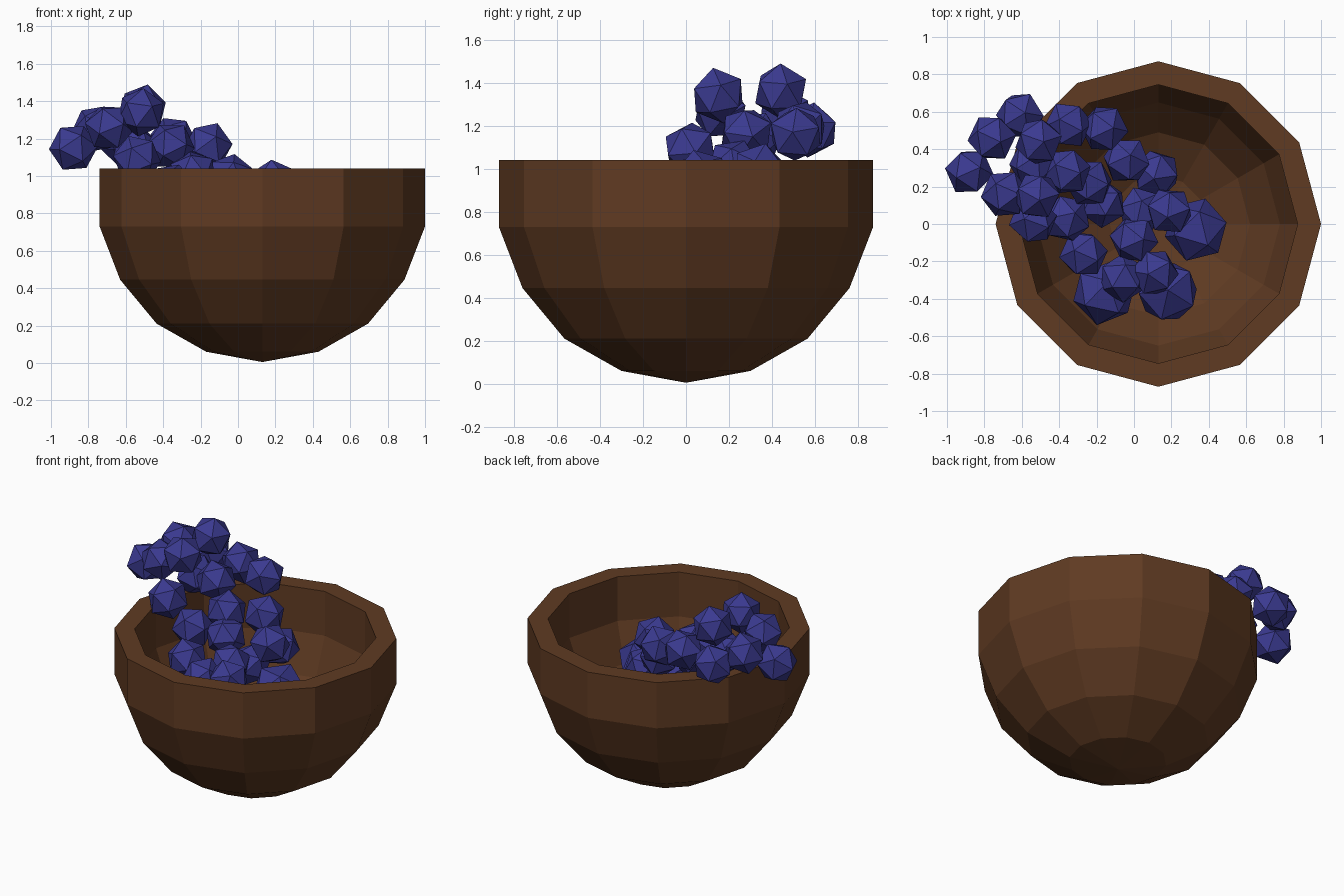
import bpy, bmesh, math, random
from mathutils import Matrix, Euler

if "Cube" in bpy.data.objects:
    bpy.data.objects.remove(bpy.data.objects["Cube"])

random.seed(4)


def material(name, rgb):
    m = bpy.data.materials.new(name)
    m.diffuse_color = (*rgb, 1)
    m.use_nodes = True
    m.node_tree.nodes["Principled BSDF"].inputs["Base Color"].default_value = m.diffuse_color
    return m


def finish(name, bm, mat):
    bmesh.ops.recalc_face_normals(bm, faces=bm.faces)
    me = bpy.data.meshes.new(name)
    bm.to_mesh(me)
    bm.free()
    me.materials.append(mat)
    ob = bpy.data.objects.new(name, me)
    bpy.context.collection.objects.link(ob)
    return ob


wood = material("brown wood", (0.115, 0.043, 0.016))
purple = material("grape blue", (0.043, 0.042, 0.28))

# Bowl: thick-walled twelve-sided lathe (radius, height)
profile = [(0, 0.005), (0.30, 0.06), (0.565, 0.21), (0.76, 0.445), (0.87, 0.73),
           (0.87, 1.04), (0.745, 1.04), (0.745, 0.74), (0.65, 0.49), (0.49, 0.29),
           (0.26, 0.16), (0, 0.12)]
bm = bmesh.new()
verts = [bm.verts.new((r, 0, z)) for r, z in profile]
edges = [bm.edges.new(p) for p in zip(verts, verts[1:])]
bmesh.ops.spin(bm, geom=verts + edges, cent=(0, 0, 0), axis=(0, 0, 1),
               angle=math.tau, steps=12, use_duplicate=False)
bmesh.ops.remove_doubles(bm, verts=bm.verts, dist=0.001)
bowl = finish("bowl", bm, wood)
bowl.location.x = 0.13

# Grapes: faceted balls draped over the rim (x, y, z)
small = [(-.88, .28, 1.15), (-.76, .46, 1.25), (-.61, .58, 1.18), (-.69, .16, 1.26),
         (-.52, .15, 1.34), (-.51, .44, 1.36), (-.35, .53, 1.19), (-.16, .51, 1.16),
         (-.04, .34, .99), (.12, .27, .85), (-.36, .28, 1.16), (-.17, .11, .90),
         (-.24, .22, 1.01), (-.54, .02, 1.09), (-.36, .03, .94), (-.27, -.16, .82),
         (0, -.08, .83), (.19, .07, .96), (-.06, -.29, .80), (.11, -.26, .82),
         (-.54, .32, 1.14), (.04, .07, .78)]
large = [(.33, -.03, .72), (-.16, -.37, .66), (.18, -.36, .66)]


def grape_cluster(name, centres, radius):
    bm = bmesh.new()
    for c in centres:
        turn = Euler([random.uniform(0, math.tau) for _ in range(3)]).to_matrix().to_4x4()
        bmesh.ops.create_icosphere(bm, subdivisions=1, radius=radius,
                                   matrix=Matrix.Translation(c) @ turn)
    finish(name, bm, purple)


grape_cluster("small_grapes", small, 0.132)
grape_cluster("large_grapes", large, 0.175)
